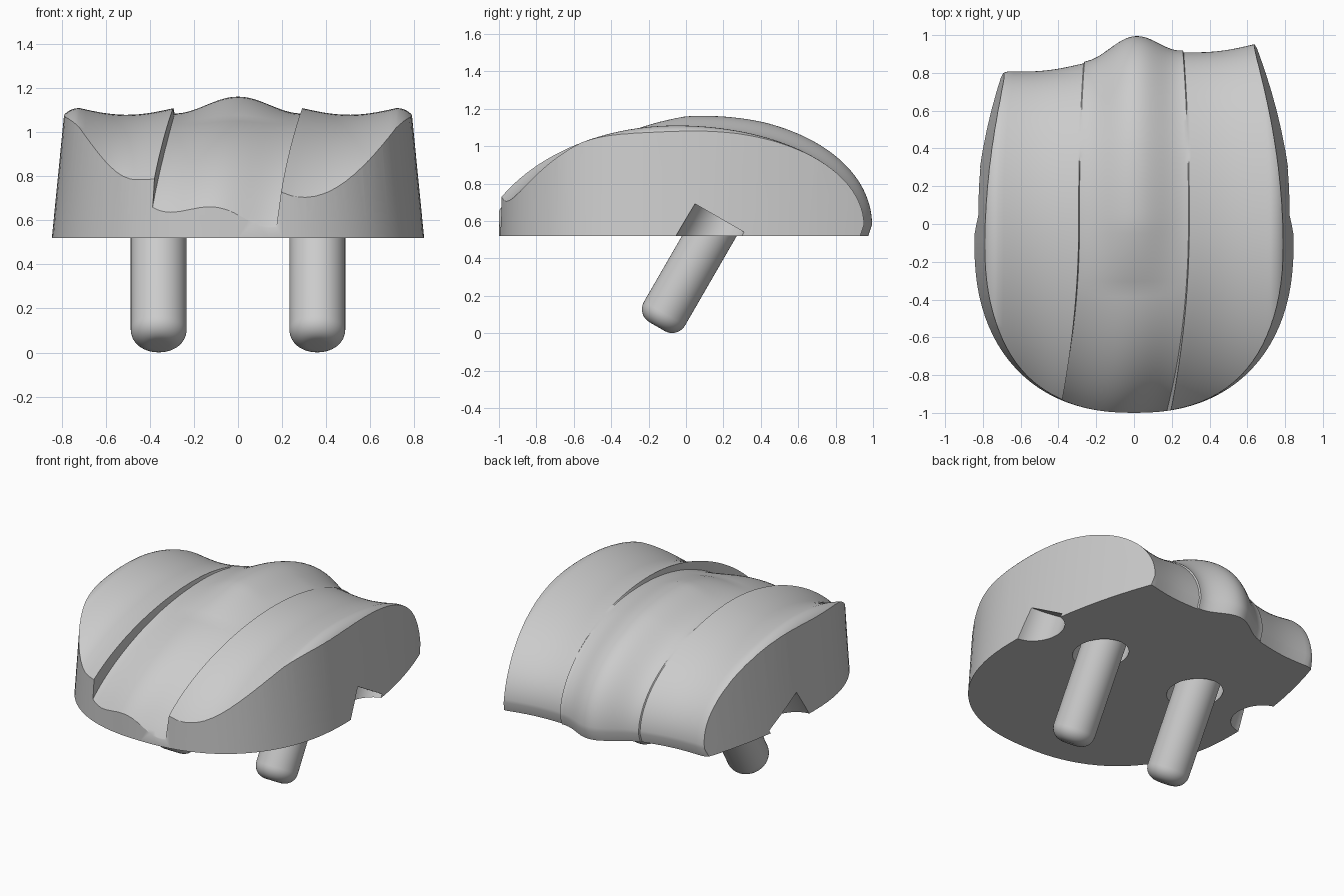
import bpy, bmesh
from math import sin, cos, pi, radians, sqrt
from mathutils import Vector, Matrix

cube = bpy.data.objects.get("Cube")
if cube:
    bpy.data.objects.remove(cube, do_unlink=True)

BASE_Z = 0.52
TILT = radians(30)
AXIS = Vector((0, sin(TILT), cos(TILT)))   # shared direction of pegs and sockets


def lerp_table(v, table):
    """Piecewise linear lookup, clamped at both ends."""
    if v <= table[0][0]:
        return table[0][1]
    for (a, fa), (b, fb) in zip(table, table[1:]):
        if v <= b:
            return fa + (fb - fa) * (v - a) / (b - a)
    return table[-1][1]


def make_object(name, bm):
    bmesh.ops.recalc_face_normals(bm, faces=bm.faces)
    mesh = bpy.data.meshes.new(name)
    bm.to_mesh(mesh)
    bm.free()
    obj = bpy.data.objects.new(name, mesh)
    bpy.context.collection.objects.link(obj)
    return obj


def bridge_loops(name, loops):
    """Closed solid through a list of equally long point loops."""
    bm = bmesh.new()
    rings = [[bm.verts.new(p) for p in loop] for loop in loops]
    n = len(rings[0])
    for a, b in zip(rings, rings[1:]):
        for i in range(n):
            j = (i + 1) % n
            bm.faces.new((a[i], a[j], b[j], b[i]))
    bm.faces.new(rings[0])
    bm.faces.new(rings[-1])
    return make_object(name, bm)


def select_only(obj):
    bpy.ops.object.select_all(action='DESELECT')
    obj.select_set(True)
    bpy.context.view_layer.objects.active = obj


def boolean(target, cutter, operation):
    mod = target.modifiers.new(operation.title(), 'BOOLEAN')
    mod.operation = operation
    mod.solver = 'EXACT'
    mod.object = cutter
    select_only(target)
    bpy.ops.object.modifier_apply(modifier=mod.name)
    bpy.data.objects.remove(cutter, do_unlink=True)


def smooth(obj, angle):
    select_only(obj)
    bpy.ops.object.shade_smooth_by_angle(angle=radians(angle))


# Relief of the domed top, as offsets from the swept arc along y
CHANNEL_MID = [(-1, -0.035), (-0.35, -0.02), (-0.25, 0), (0, 0.05), (0.4, 0.085), (0.9, 0.115)]
CHANNEL_EDGE = [(-1, -0.09), (-0.4, -0.045), (0, -0.025), (0.4, 0), (0.9, 0.01)]
SHOULDER_DIP = [(-1, 0.055), (0, 0.03), (0.9, 0.015)]


def relief(u, y):
    a = abs(u)
    if a < 0.29:
        edge = lerp_table(y, CHANNEL_EDGE)
        return edge + (lerp_table(y, CHANNEL_MID) - edge) * cos(pi * a / 0.58) ** 2
    if a < 0.72:
        return -lerp_table(y, SHOULDER_DIP) * sin(pi * (a - 0.29) / 0.43)
    q = min(1, (a - 0.72) / 0.09)
    return -0.085 * (1 - sqrt(1 - q * q))


def top_loop(u, steps=40):
    """One lengthwise slice of the top: front arc, back arc and a tail."""
    reach = 0.93 + 0.1 * u
    pts = []
    for i in range(-steps, steps + 1):
        t = pi / 2 * i / steps
        a, b = (1.1, 0.8) if i < 0 else (reach, 0.53)
        y, z = -0.05 + a * sin(t), 1.11 - b * (1 - cos(t))
        normal = Vector((0, b * sin(t), a * cos(t))).normalized()
        narrow = 1 - 0.1 * max(0, min(1.2, (y - 0.1) / 0.8)) ** 2
        bend = -0.1 * max(0, -y) ** 2 * max(0, min(1, (0.75 - abs(u)) / 0.4))
        pts.append(Vector((u * narrow + bend, y, z)) + normal * relief(u, y))
    pts.append(pts[-1] + Vector((0, -0.06, -0.18)))
    pts.append(Vector((pts[0].x, pts[0].y, 0.2)))
    return pts


# Body: relief swept over an arc, trimmed by a tapered outline
half = [i * 0.27 / 12 for i in range(1, 13)] + [0.288, 0.293, 0.305]
half += [0.305 + i * 0.415 / 14 for i in range(1, 15)]
half += [0.72 + 0.09 * sin(pi / 2 * i / 8) for i in range(1, 9)] + [0.95]
columns = [-u for u in reversed(half)] + [0] + half
body = bridge_loops("domed_body", [top_loop(u) for u in columns])

outline = []
for i in range(49):
    t = pi * i / 48
    c, s = cos(t), sin(t)
    x = -0.845 * abs(c) ** (2 / 2.3) * (1 if c > 0 else -1)
    outline.append((x, -0.1 - 0.9 * max(0, s) ** (2 / 2.3)))
back = [(0.845 - 0.165 * (k / 9.5) ** 2, -0.1 + k / 10) for k in range(1, 13)]
outline += back + [(-x, y) for x, y in reversed(back)]
trim = bridge_loops("trim_outline", [
    [Vector((x * f, y, z)) for x, y in outline]
    for z, f in ((BASE_Z, 1), (1.5, 0.885))])
boolean(body, trim, 'INTERSECT')


def tilted_cylinder(name, x, radius, low, high, bevel=0):
    """Cylinder along AXIS, measured from where the axis meets the base."""
    bm = bmesh.new()
    bmesh.ops.create_cone(bm, cap_ends=True, segments=48, radius1=radius,
                          radius2=radius, depth=high - low)
    if bevel:
        rim = [e for e in bm.edges if all(v.co.z < 0 for v in e.verts)]
        bmesh.ops.bevel(bm, geom=rim, offset=bevel, segments=8, profile=0.5,
                        affect='EDGES')
    centre = Vector((x, 0.125, BASE_Z)) + AXIS * (low + high) / 2
    bm.transform(Matrix.Translation(centre) @ Matrix.Rotation(-TILT, 4, 'X'))
    return make_object(name, bm)


# Sockets under the body and half-open notches in its side walls
for x in (-0.85, -0.36, 0.36, 0.85):
    boolean(body, tilted_cylinder("socket_cutter", x, 0.155, -0.3, 0.11), 'DIFFERENCE')
smooth(body, 32)

# Pegs with rounded tips
for side, x in (("right", -0.36), ("left", 0.36)):
    peg = tilted_cylinder(side + "_peg", x, 0.127, -0.56, 0.13, bevel=0.08)
    smooth(peg, 40)
